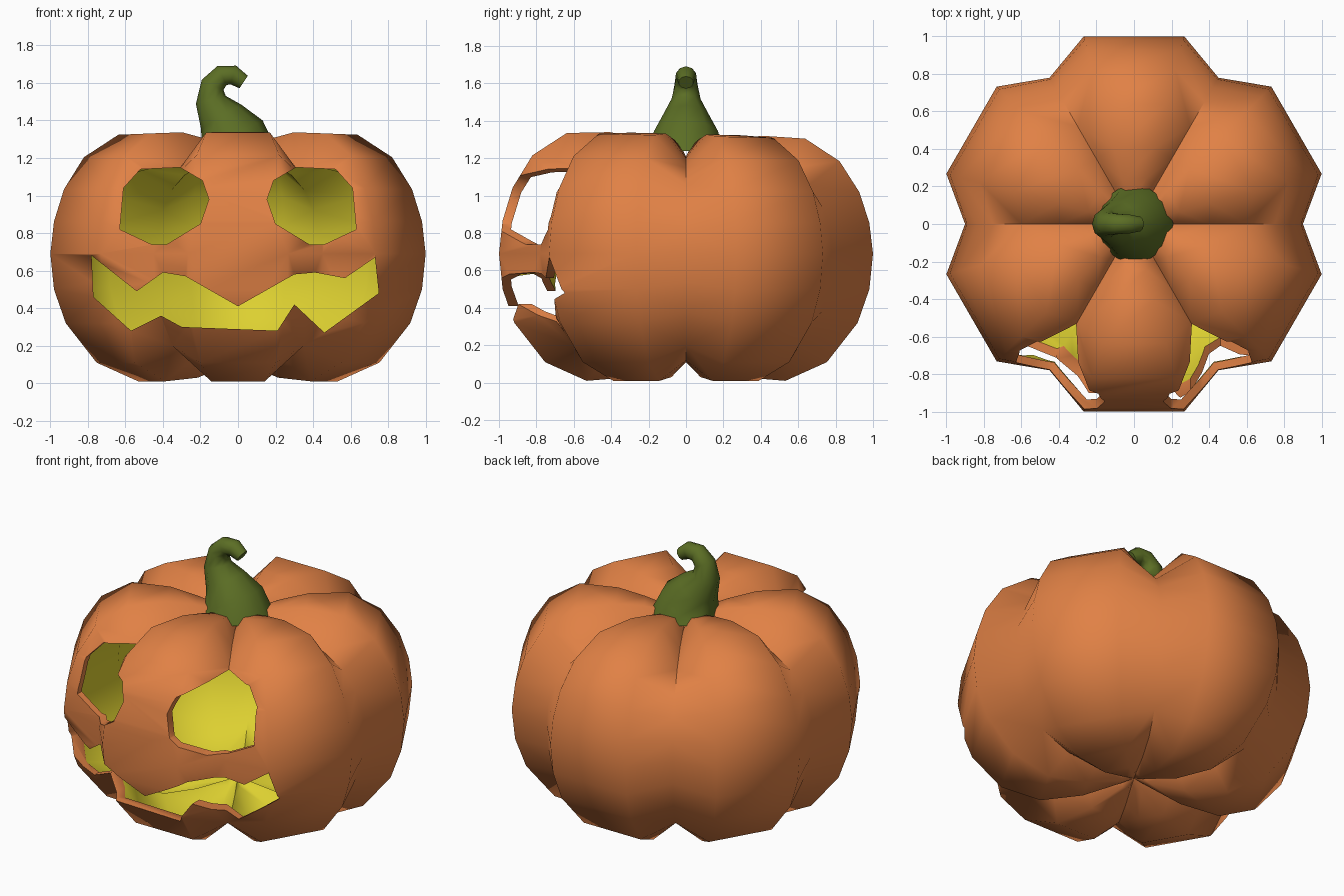
import bpy, bmesh
from math import sin, cos, atan2, radians, tau
from mathutils import Vector

cube = bpy.data.objects.get("Cube")
if cube:
    bpy.data.objects.remove(cube, do_unlink=True)


def material(name, rgb):
    m = bpy.data.materials.new(name)
    m.use_nodes = True
    m.diffuse_color = (*rgb, 1)
    m.node_tree.nodes["Principled BSDF"].inputs["Base Color"].default_value = (*rgb, 1)
    return m


ORANGE = material("orange_skin", (0.75, 0.22, 0.06))
YELLOW = material("yellow_inside", (0.72, 0.63, 0.03))
GREEN = material("green_stem", (0.105, 0.155, 0.018))


def make_object(name, bm, *mats):
    mesh = bpy.data.meshes.new(name)
    bm.to_mesh(mesh)
    bm.free()
    for m in mats:
        mesh.materials.append(m)
    obj = bpy.data.objects.new(name, mesh)
    bpy.context.collection.objects.link(obj)
    return obj


def activate(obj):
    bpy.ops.object.select_all(action="DESELECT")
    obj.select_set(True)
    bpy.context.view_layer.objects.active = obj


def loft(bm, rings):
    """Skin a list of point rings, return the new faces."""
    loops = [[bm.verts.new(p) for p in ring] for ring in rings]
    faces = []
    for a, b in zip(loops, loops[1:]):
        n = len(a)
        for i in range(n):
            j = (i + 1) % n
            faces.append(bm.faces.new((a[i], a[j], b[j], b[i])))
    return loops, faces


# Rib and groove profiles (radius, height), from the top to the bottom
RIB = [(.10, 1.26), (.25, 1.30), (.42, 1.33), (.66, 1.32), (.85, 1.2), (.96, 1.03),
       (1.015, .86), (1.035, .69), (1.015, .5), (.95, .32), (.78, .11), (.55, .01), (.3, .03), (.08, .1)]
GROOVE = [(.08, 1.2), (.22, 1.21), (.4, 1.2), (.6, 1.15), (.75, 1.06), (.84, .95),
          (.89, .82), (.9, .69), (.89, .54), (.84, .38), (.7, .2), (.5, .12), (.28, .11), (.07, .13)]
COLUMNS = [(60 * k + a, p) for k in range(6) for a, p in ((0, GROOVE), (15, RIB), (45, RIB))]
MID = 0.68


def shell(bm, side, height, index):
    """One closed lobed skin, scaled about the middle."""
    rings = []
    for row in range(len(RIB)):
        ring = []
        for angle, prof in COLUMNS:
            r, z = prof[row]
            t = radians(angle)
            if z > MID:
                z -= 0.025 * r * sin(t) * (z - MID) / MID
            ring.append((r * cos(t) * side, r * sin(t) * side, MID + (z - MID) * height))
        rings.append(ring)
    loops, faces = loft(bm, rings)
    for loop, z in ((loops[0], 1.2), (loops[-1], .13)):
        pole = bm.verts.new((0, 0, MID + (z - MID) * height))
        for i, v in enumerate(loop):
            faces.append(bm.faces.new((v, loop[(i + 1) % len(loop)], pole)))
    bmesh.ops.recalc_face_normals(bm, faces=faces)
    for f in faces:
        f.material_index = index
    return faces


# Hollow pumpkin: outer skin and reversed inner skin
bm = bmesh.new()
shell(bm, 1, 1, 0)
inner = shell(bm, 0.95, 0.93, 1)
bmesh.ops.reverse_faces(bm, faces=inner)
bmesh.ops.triangulate(bm, faces=bm.faces[:])
pumpkin = make_object("pumpkin_shell", bm, ORANGE, YELLOW)


def carve(name, outline):
    """Cut an outline, given in x and z, through the front wall."""
    bm = bmesh.new()
    loops, faces = loft(bm, [[(x, y, z) for x, z in outline] for y in (-1.2, -0.4)])
    for loop in loops:
        bm.faces.new(loop)
    bmesh.ops.recalc_face_normals(bm, faces=bm.faces[:])
    cutter = make_object(name, bm, ORANGE)
    cutter.hide_render = True
    activate(pumpkin)
    mod = pumpkin.modifiers.new(name, "BOOLEAN")
    mod.operation = "DIFFERENCE"
    mod.solver = "EXACT"
    mod.object = cutter
    bpy.ops.object.modifier_apply(modifier=mod.name)
    bpy.data.objects.remove(cutter, do_unlink=True)


# Carved face
EYE = [(.19, 1.08), (.31, 1.15), (.52, 1.14), (.61, 1.04), (.63, .82),
       (.46, .74), (.38, .74), (.2, .85), (.155, .98)]
MOUTH = [(-.78, .68), (-.54, .49), (-.4, .59), (-.28, .57), (0, .41), (.3, .58), (.41, .59),
         (.57, .56), (.73, .67), (.75, .48), (.46, .27), (.3, .42), (.21, .28),
         (-.3, .3), (-.41, .36), (-.57, .28), (-.77, .46)]
carve("left_eye_cutter", EYE)
carve("right_eye_cutter", [(-x, z) for x, z in EYE])
carve("mouth_cutter", MOUTH)

# Curled stem: (x, z, radius) along its centre line
PATH = [(0, 1.24, .21), (-.03, 1.32, .18), (-.09, 1.42, .125), (-.145, 1.51, .082),
        (-.135, 1.59, .064), (-.085, 1.64, .056), (-.025, 1.642, .052), (.03, 1.605, .04)]
rings = []
for i, (x, z, r) in enumerate(PATH):
    x0, z0, _ = PATH[max(i - 1, 0)]
    x1, z1, _ = PATH[min(i + 1, len(PATH) - 1)]
    tangent = Vector((x1 - x0, 0, z1 - z0)).normalized()
    if i == 0:
        tangent = Vector((0, 0, 1))
    across = Vector((0, 1, 0)).cross(tangent)
    rings.append([Vector((x, 0, z)) + across * r * cos(tau * k / 10) + Vector((0, r * sin(tau * k / 10), 0))
                  for k in range(10)])
bm = bmesh.new()
loops, faces = loft(bm, rings)
for loop in (loops[0], loops[-1]):
    bm.faces.new(loop)
bmesh.ops.recalc_face_normals(bm, faces=bm.faces[:])
stem = make_object("stem", bm, GREEN)

for obj in (pumpkin, stem):
    activate(obj)
    bpy.ops.object.shade_smooth_by_angle(angle=radians(58))
